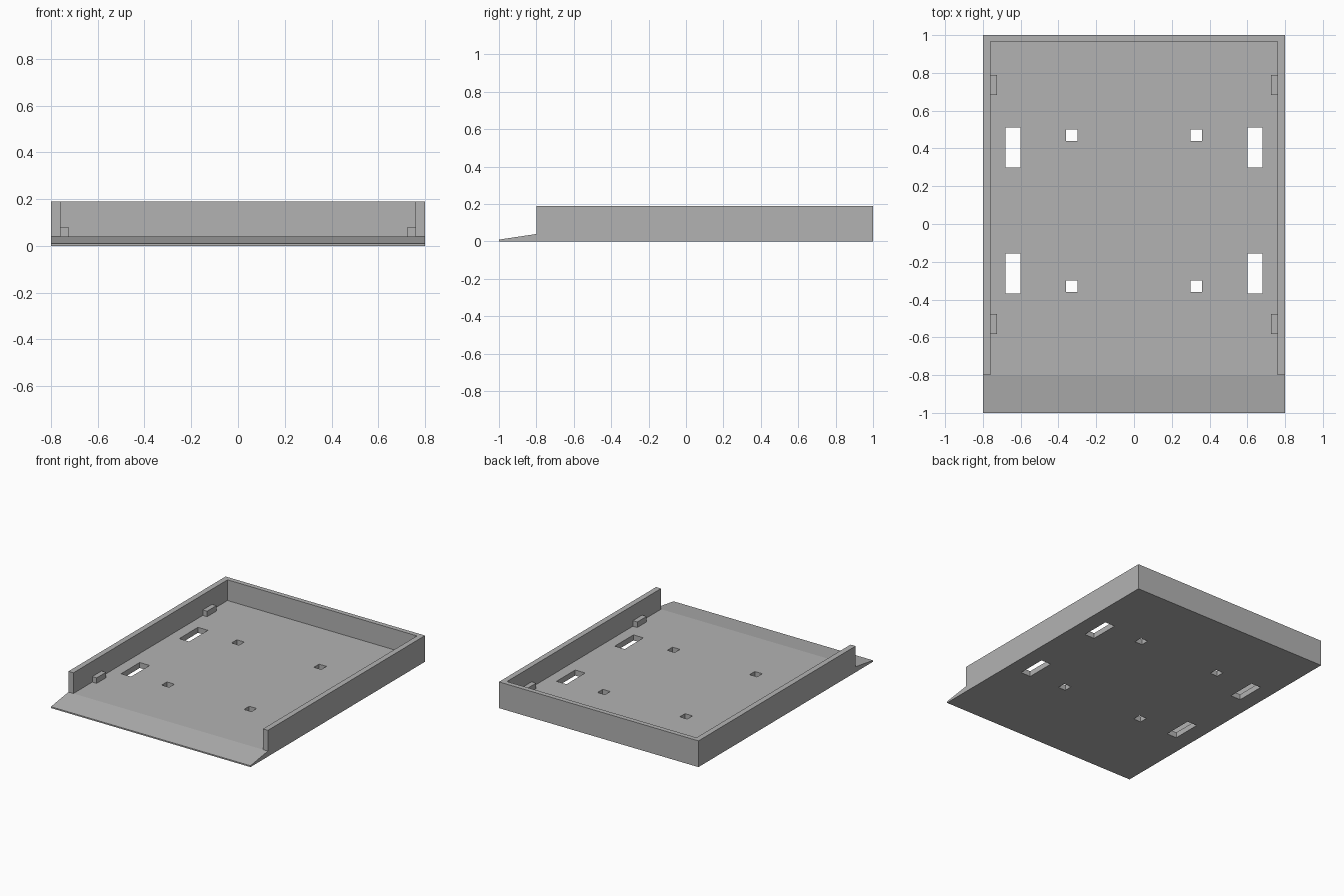
import bpy, bmesh

old = bpy.data.objects.get("Cube")
if old:
    bpy.data.objects.remove(old, do_unlink=True)

W, L = 0.8, 1.0                     # half width, half length
FLOOR, TOP, RAMP_Y = 0.04, 0.19, -0.8
WALL_X, WALL_Y = 0.76, 0.965        # inner faces of the walls

grey = bpy.data.materials.new("light grey")
grey.use_nodes = True
colour = (0.45, 0.45, 0.45, 1)
grey.diffuse_color = colour
grey.node_tree.nodes["Principled BSDF"].inputs["Base Color"].default_value = colour


def finish(name, bm):
    bmesh.ops.recalc_face_normals(bm, faces=bm.faces)
    mesh = bpy.data.meshes.new(name)
    bm.to_mesh(mesh)
    bm.free()
    mesh.materials.append(grey)
    obj = bpy.data.objects.new(name, mesh)
    bpy.context.collection.objects.link(obj)
    return obj


def extrude(name, points, offset):
    bm = bmesh.new()
    face = bm.faces.new([bm.verts.new(p) for p in points])
    new = bmesh.ops.extrude_face_region(bm, geom=[face])["geom"]
    verts = [v for v in new if isinstance(v, bmesh.types.BMVert)]
    bmesh.ops.translate(bm, verts=verts, vec=offset)
    return finish(name, bm)


def boxes(name, bounds):
    bm = bmesh.new()
    for lo, hi in bounds:
        verts = bmesh.ops.create_cube(bm, size=1)["verts"]
        for v in verts:
            v.co = [b if c > 0 else a for a, b, c in zip(lo, hi, v.co)]
    return finish(name, bm)


def boolean(obj, other, operation):
    mod = obj.modifiers.new(operation.lower(), "BOOLEAN")
    mod.operation, mod.solver, mod.object = operation, "EXACT", other
    bpy.context.view_layer.update()
    graph = bpy.context.evaluated_depsgraph_get()
    mesh = bpy.data.meshes.new_from_object(obj.evaluated_get(graph))
    obj.modifiers.clear()
    obj.data = mesh
    bpy.data.objects.remove(other, do_unlink=True)


# Floor with the sloping front lip
side = [(-L, 0), (L, 0), (L, FLOOR), (RAMP_Y, FLOOR), (-L, 0.01)]
tray = extrude("tray", [(-W, y, z) for y, z in side], (2 * W, 0, 0))

# U-shaped rim on three sides
outline = [(-W, RAMP_Y), (-W, L), (W, L), (W, RAMP_Y),
           (WALL_X, RAMP_Y), (WALL_X, WALL_Y), (-WALL_X, WALL_Y), (-WALL_X, RAMP_Y)]
rim = extrude("rim", [(x, y, FLOOR) for x, y in outline], (0, 0, TOP - FLOOR))
boolean(tray, rim, "UNION")

# Strap slots and square screw holes
holes = []
for s in (-1, 1):
    for x, y, hx, hy in ((0.64, 0.405, 0.04, 0.107), (0.64, -0.262, 0.04, 0.107),
                         (0.33, 0.47, 0.03, 0.03), (0.33, -0.33, 0.03, 0.03)):
        holes.append(((s * x - hx, y - hy, -0.1), (s * x + hx, y + hy, 0.1)))
boolean(tray, boxes("hole_cutter", holes), "DIFFERENCE")

# Small stop blocks along the side walls
for s, label in ((-1, "right"), (1, "left")):
    for y, place in ((0.735, "back"), (-0.53, "front")):
        xs = sorted((s * 0.725, s * WALL_X))
        boxes(f"{place}_{label}_stop",
              [((xs[0], y - 0.053, FLOOR), (xs[1], y + 0.053, 0.08))])
